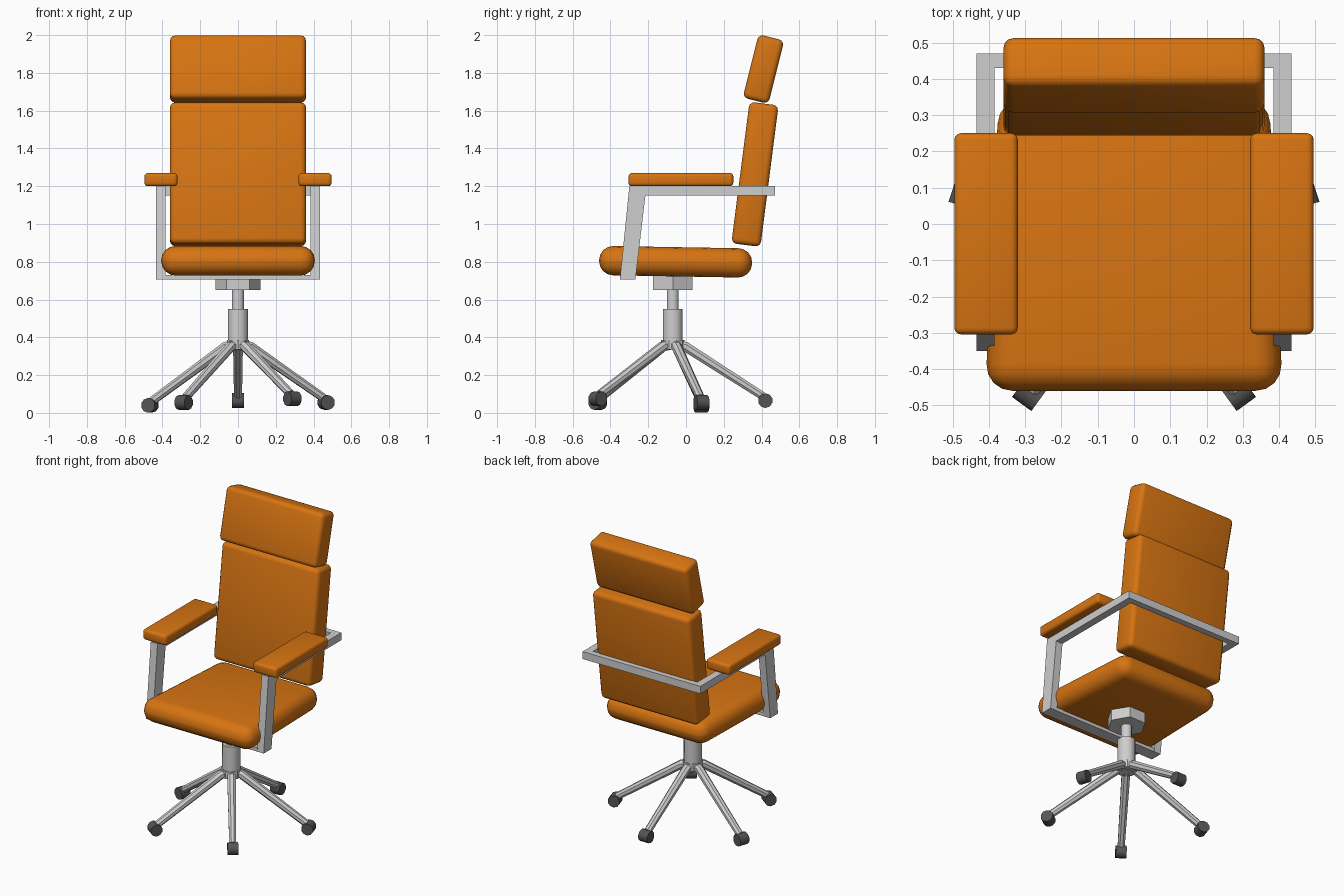
import bpy, bmesh, math
from mathutils import Matrix, Vector

if "Cube" in bpy.data.objects:
    bpy.data.objects.remove(bpy.data.objects["Cube"], do_unlink=True)


def material(name, rgb, rough):
    m = bpy.data.materials.new(name)
    m.use_nodes = True
    m.diffuse_color = (*rgb, 1)
    node = m.node_tree.nodes["Principled BSDF"]
    node.inputs["Base Color"].default_value = (*rgb, 1)
    node.inputs["Roughness"].default_value = rough
    return m


ORANGE = material("orange upholstery", (0.68, 0.175, 0.006), 0.6)
METAL = material("light grey metal", (0.62, 0.62, 0.62), 0.4)
RUBBER = material("dark grey rubber", (0.09, 0.09, 0.09), 0.6)


def finish(bm, name, mat, smooth=None):
    bmesh.ops.recalc_face_normals(bm, faces=bm.faces[:])
    mesh = bpy.data.meshes.new(name)
    bm.to_mesh(mesh)
    bm.free()
    mesh.materials.append(mat)
    ob = bpy.data.objects.new(name, mesh)
    bpy.context.collection.objects.link(ob)
    if smooth:
        bpy.ops.object.select_all(action='DESELECT')
        ob.select_set(True)
        bpy.context.view_layer.objects.active = ob
        bpy.ops.object.shade_smooth_by_angle(angle=math.radians(smooth))
    return ob


def box(name, center, size, mat, tilt=0, bevel=0, segments=3, taper=1):
    """Box leaning back by tilt degrees; taper narrows its rear end."""
    bm = bmesh.new()
    bmesh.ops.create_cube(bm, size=1)
    for v in bm.verts:
        if v.co.y > 0:
            v.co.x *= taper
        v.co *= Vector(size)
    if bevel:
        bmesh.ops.bevel(bm, geom=bm.edges[:], offset=bevel, segments=segments,
                        profile=0.5, affect='EDGES', clamp_overlap=True)
    bm.transform(Matrix.Translation(center) @ Matrix.Rotation(math.radians(-tilt), 4, 'X'))
    return finish(bm, name, mat, 40 if bevel else None)


def prism(name, center, radius, depth, sides, mat, turn=Matrix(), smooth=None):
    bm = bmesh.new()
    bmesh.ops.create_cone(bm, cap_ends=True, segments=sides,
                          radius1=radius, radius2=radius, depth=depth)
    bm.transform(Matrix.Translation(center) @ turn)
    return finish(bm, name, mat, smooth)


def spin(degrees, axis='Z'):
    return Matrix.Rotation(math.radians(degrees), 4, axis)


# Cushions
box("seat", (0, -0.055, 0.80), (0.82, 0.81, 0.155), ORANGE, 1, 0.074, 4, 0.91)
box("backrest", (0, 0.365, 1.263), (0.72, 0.155, 0.755), ORANGE, 7.3, 0.028)
box("headrest", (0, 0.41, 1.82), (0.72, 0.14, 0.345), ORANGE, 14, 0.028)

# Armrests and the side frames that carry them
side_profile = [(-0.35, 0.705), (-0.268, 0.705), (-0.215, 1.15),
                (0.47, 1.15), (0.47, 1.2), (-0.30, 1.2)]
for side, s in (("left", 1), ("right", -1)):
    box(side + "_armrest", (s * 0.408, -0.027, 1.235), (0.175, 0.555, 0.07), ORANGE, 0, 0.018)
    bm = bmesh.new()
    face = bm.faces.new([bm.verts.new((s * 0.385, y, z)) for y, z in side_profile])
    wall = bmesh.ops.extrude_face_region(bm, geom=[face])
    bmesh.ops.translate(bm, vec=(s * 0.05, 0, 0),
                        verts=[e for e in wall["geom"] if isinstance(e, bmesh.types.BMVert)])
    finish(bm, side + "_arm_frame", METAL)

# Crossbars behind the backrest and under the seat
box("rear_crossbar", (0, 0.45, 1.175), (0.78, 0.04, 0.05), METAL)
box("seat_crossbar", (0, -0.309, 0.717), (0.78, 0.08, 0.024), METAL)

# Centre column
CY = -0.07
prism("seat_mount", (0, CY, 0.69), 0.12, 0.08, 6, METAL, spin(30))
prism("column_piston", (0, CY, 0.60), 0.034, 0.12, 8, METAL, spin(22.5), 50)
prism("column_sleeve", (0, CY, 0.465), 0.057, 0.17, 8, METAL, spin(22.5), 50)
prism("base_hub", (0, CY, 0.36), 0.062, 0.05, 10, METAL)


# Five faceted legs on a bent path, each ending in a wheel
def leg(name, angle, end_z):
    path = [Vector((0.0, 0, 0.363)), Vector((0.065, 0, 0.352)), Vector((0.475, 0, end_z))]
    bm = bmesh.new()
    rings = []
    for i, p in enumerate(path):
        t = (path[min(i + 1, 2)] - path[max(i - 1, 0)]).normalized()
        up = Vector((-t.z, 0, t.x))
        r = (0.028, 0.028, 0.023)[i]
        corners = [math.radians(45 * k + 22.5) for k in range(8)]
        rings.append([bm.verts.new(p + up * r * math.sin(a) + Vector((0, r * math.cos(a), 0)))
                      for a in corners])
    for a, b in zip(rings, rings[1:]):
        for k in range(8):
            j = (k + 1) % 8
            bm.faces.new((a[k], a[j], b[j], b[k]))
    bm.faces.new(rings[0])
    bm.faces.new(rings[-1])
    bm.transform(Matrix.Translation((0, CY, 0)) @ spin(angle))
    finish(bm, name, METAL)


wheel_heights = [0.055, 0.065, 0.04, 0.055, 0.075]
for i, z in enumerate(wheel_heights):
    angle = 18 + 72 * i
    a = math.radians(angle)
    leg(f"base_leg_{i + 1}", angle, z + 0.025)
    prism(f"wheel_{i + 1}", (0.49 * math.cos(a), CY + 0.49 * math.sin(a), z),
          0.039, 0.066, 10, RUBBER, spin(angle) @ spin(90, 'X'), 40)
